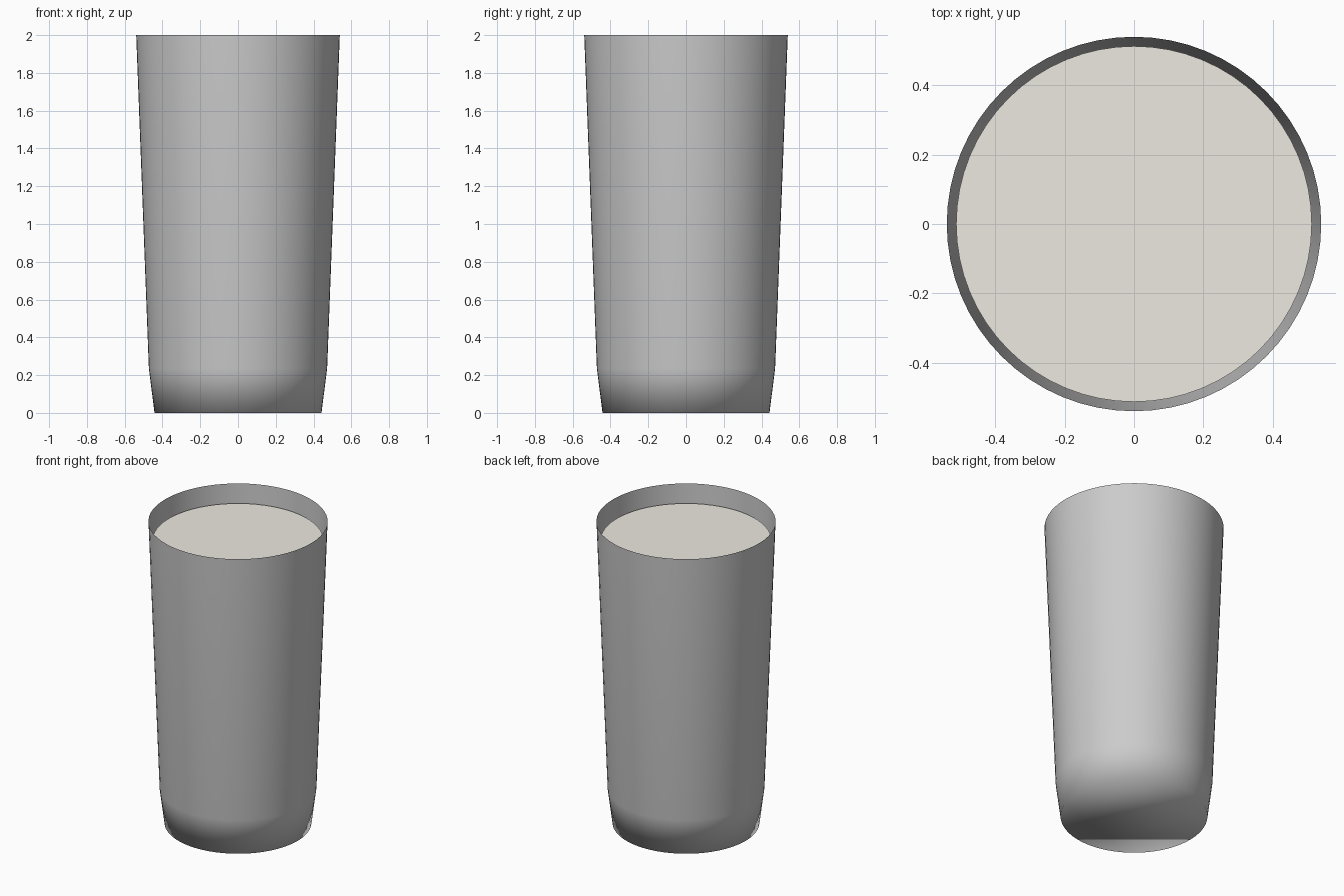
import bpy, bmesh, math

if "Cube" in bpy.data.objects:
    bpy.data.objects.remove(bpy.data.objects["Cube"])

SIDES = 64


def lathe(name, profile, cap_top=False):
    """Spin a (radius, z) profile into a smooth shell with a closed bottom."""
    bm = bmesh.new()
    rings = []
    for r, z in profile:
        rings.append([bm.verts.new((r * math.cos(2 * math.pi * i / SIDES),
                                    r * math.sin(2 * math.pi * i / SIDES), z))
                      for i in range(SIDES)])
    for low, high in zip(rings, rings[1:]):
        for i in range(SIDES):
            j = (i + 1) % SIDES
            bm.faces.new((low[i], low[j], high[j], high[i]))
    bm.faces.new(rings[0][::-1])
    if cap_top:
        bm.faces.new(rings[-1])
    for f in bm.faces:
        f.smooth = True
    if cap_top:
        # crisp edge round the liquid surface
        for e in bm.edges:
            if all(v in rings[-1] for v in e.verts):
                e.smooth = False
    mesh = bpy.data.meshes.new(name)
    bm.to_mesh(mesh)
    bm.free()
    obj = bpy.data.objects.new(name, mesh)
    bpy.context.collection.objects.link(obj)
    return obj


# Glass: thin open shell, tapering in more at the foot
lathe("glass", [(0.442, 0), (0.472, 0.235), (0.539, 2.0)])

# Drink: fills the glass with a small gap to the wall
drink = lathe("drink", [(0.42, 0.03), (0.45, 0.235), (0.512, 1.88)], cap_top=True)
mat = bpy.data.materials.new("drink_cream")
mat.diffuse_color = (0.85, 0.82, 0.75, 1)
mat.use_nodes = True
mat.node_tree.nodes["Principled BSDF"].inputs["Base Color"].default_value = mat.diffuse_color
drink.data.materials.append(mat)
